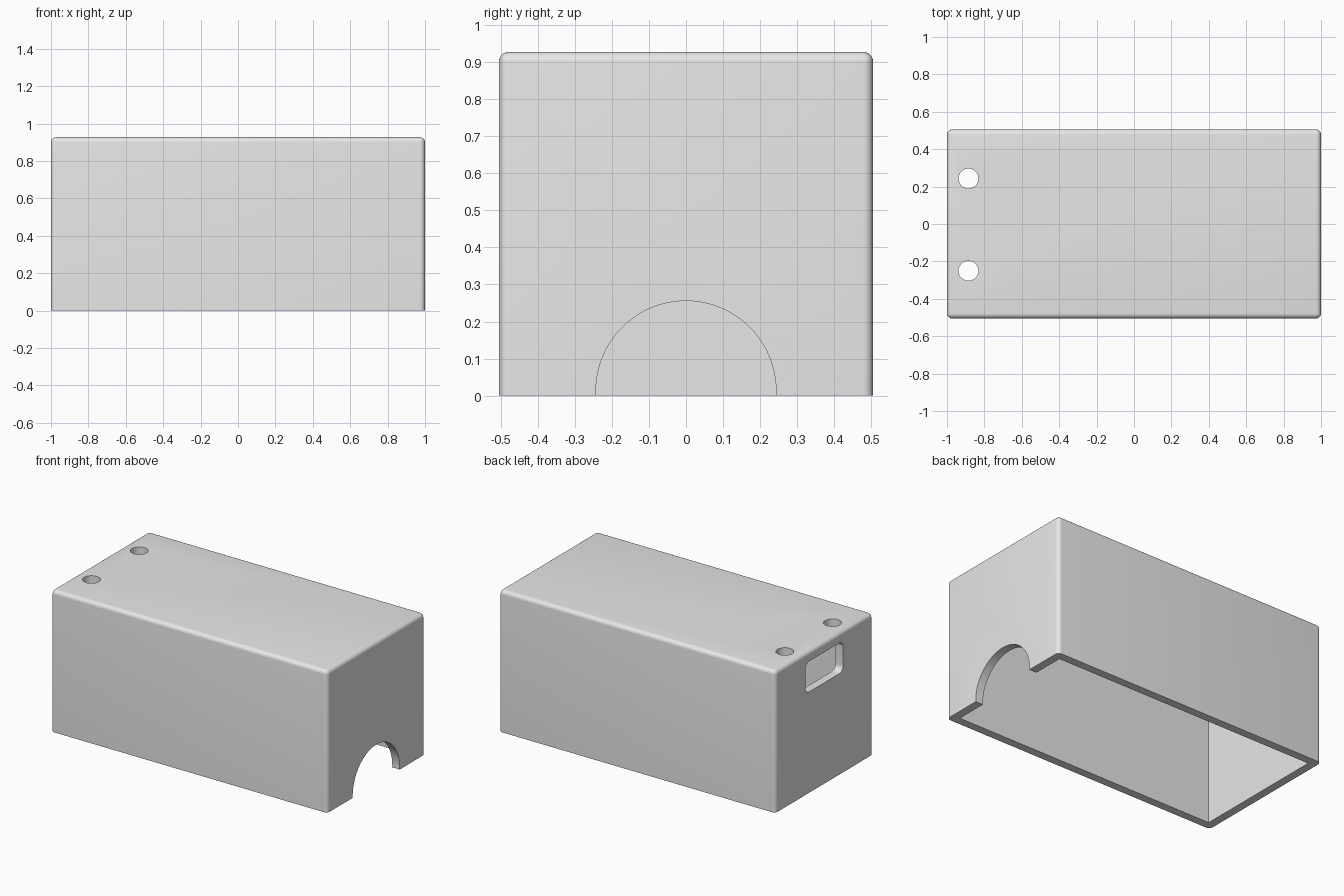
import bpy, bmesh, math
from mathutils import Matrix, Vector

default = bpy.data.objects.get("Cube")
if default:
    bpy.data.objects.remove(default, do_unlink=True)

LENGTH, WIDTH, HEIGHT = 2.0, 1.01, 0.927
WALL, ROUND = 0.054, 0.027

grey = bpy.data.materials.new("light grey")
grey.use_nodes = True
colour = (0.8, 0.8, 0.8, 1)
grey.diffuse_color = colour
grey.node_tree.nodes["Principled BSDF"].inputs["Base Color"].default_value = colour


def finish(name, bm):
    mesh = bpy.data.meshes.new(name)
    bmesh.ops.recalc_face_normals(bm, faces=bm.faces)
    bm.to_mesh(mesh)
    bm.free()
    mesh.materials.append(grey)
    obj = bpy.data.objects.new(name, mesh)
    bpy.context.collection.objects.link(obj)
    return obj


def box(name, size, centre, radius=0, segments=6, pick=None):
    """Box whose edges chosen by pick(direction, middle) are rounded."""
    bm = bmesh.new()
    bmesh.ops.create_cube(bm, size=1)
    bmesh.ops.scale(bm, vec=size, verts=bm.verts)
    bmesh.ops.translate(bm, vec=centre, verts=bm.verts)
    if pick:
        edges = [e for e in bm.edges
                 if pick(e.verts[1].co - e.verts[0].co,
                         (e.verts[0].co + e.verts[1].co) / 2)]
        bmesh.ops.bevel(bm, geom=edges, offset=radius, segments=segments,
                        profile=0.5, affect='EDGES')
    return finish(name, bm)


def cylinder(name, radius, depth, centre, axis, segments):
    bm = bmesh.new()
    turn = Vector((0, 0, 1)).rotation_difference(Vector(axis)).to_matrix().to_4x4()
    bmesh.ops.create_cone(bm, cap_ends=True, segments=segments, radius1=radius,
                          radius2=radius, depth=depth,
                          matrix=Matrix.Translation(centre) @ turn)
    return finish(name, bm)


# Outer cover: every edge rounded except the flat bottom rim
cover = box("cover", (LENGTH, WIDTH, HEIGHT), (0, 0, HEIGHT / 2), ROUND, 6,
            lambda d, mid: mid.z > 0.01)

# Sharp-cornered hollow, open underneath
inner_top = HEIGHT - WALL
cutters = [box("hollow_cutter", (LENGTH - 2 * WALL, WIDTH - 2 * WALL, inner_top + 0.2),
               (0, 0, (inner_top - 0.2) / 2))]

# Arched opening at the left end
cutters.append(cylinder("arch_cutter", 0.243, 0.3, (LENGTH / 2, 0, 0.0125), (1, 0, 0), 96))

# Rounded slot high in the right end
cutters.append(box("slot_cutter", (0.3, 0.39, 0.2), (-LENGTH / 2, 0, 0.76), 0.04, 8,
                   lambda d, mid: abs(d.x) > 0.1))

# Two screw holes through the top
for y in (-0.25, 0.243):
    cutters.append(cylinder("hole_cutter", 0.053, 0.3, (-0.885, y, HEIGHT), (0, 0, 1), 48))

bpy.ops.object.select_all(action='DESELECT')
bpy.context.view_layer.objects.active = cover
cover.select_set(True)
for cutter in cutters:
    cutter.hide_render = True
    mod = cover.modifiers.new("cut", 'BOOLEAN')
    mod.operation = 'DIFFERENCE'
    mod.solver = 'EXACT'
    mod.object = cutter
    bpy.ops.object.modifier_apply(modifier=mod.name)
    bpy.data.objects.remove(cutter, do_unlink=True)

bpy.ops.object.shade_smooth_by_angle(angle=math.radians(30))
